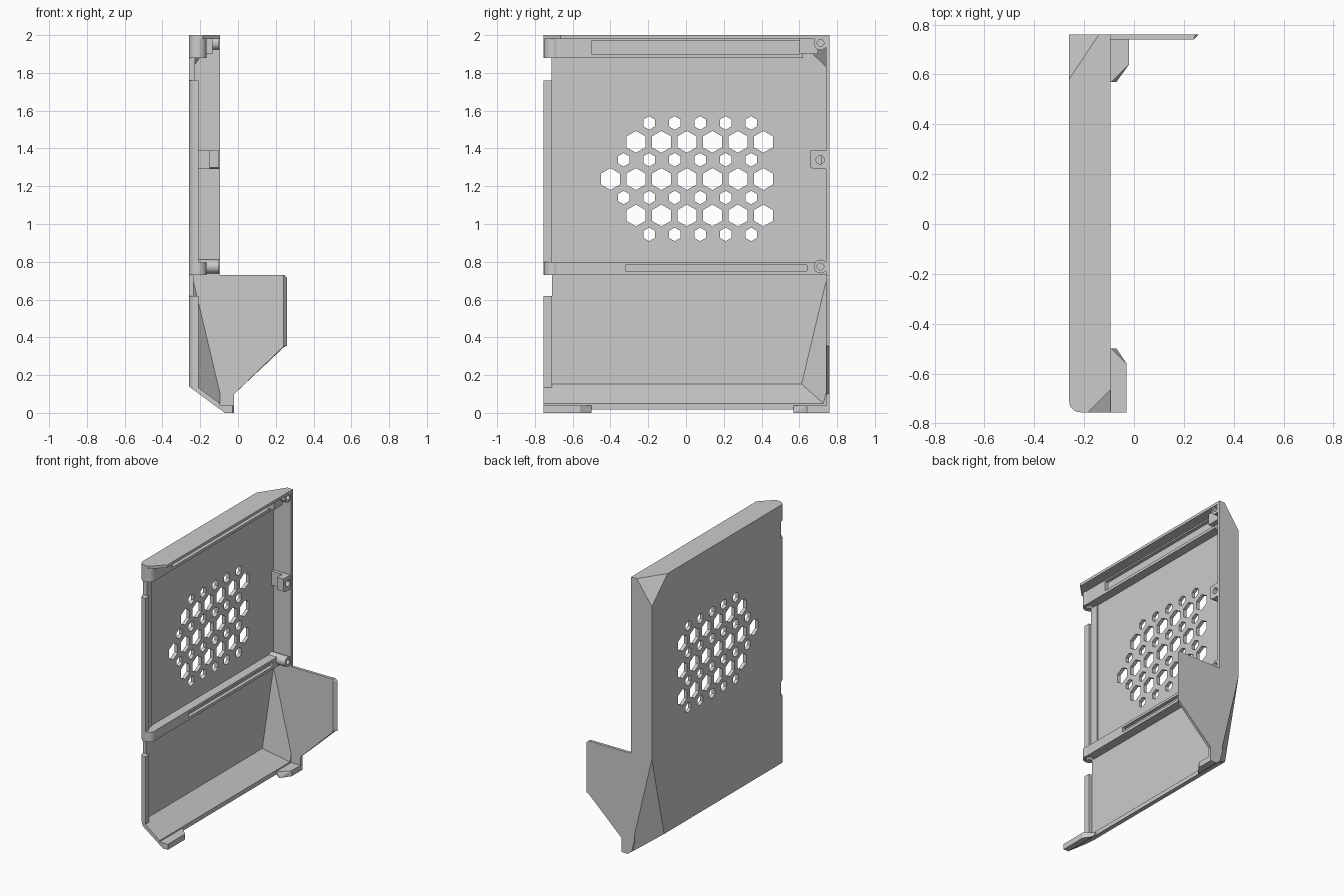
import bpy, bmesh, math
from mathutils import Vector

if "Cube" in bpy.data.objects:
    bpy.data.objects.remove(bpy.data.objects["Cube"])

grey = bpy.data.materials.new("light grey plastic")
grey.use_nodes = True
grey.diffuse_color = (0.6, 0.6, 0.6, 1)
grey.node_tree.nodes["Principled BSDF"].inputs["Base Color"].default_value = (0.6, 0.6, 0.6, 1)
parts = []


def finish(name, bm, keep=True):
    bmesh.ops.recalc_face_normals(bm, faces=bm.faces[:])
    mesh = bpy.data.meshes.new(name)
    bm.to_mesh(mesh)
    bm.free()
    mesh.materials.append(grey)
    ob = bpy.data.objects.new(name, mesh)
    bpy.context.collection.objects.link(ob)
    if keep:
        parts.append(ob)
    return ob


def add_box(bm, lo, hi):
    verts = bmesh.ops.create_cube(bm, size=1)["verts"]
    for v in verts:
        v.co = [lo[i] if v.co[i] < 0 else hi[i] for i in range(3)]
    return verts


def box(name, lo, hi, keep=True):
    bm = bmesh.new()
    add_box(bm, lo, hi)
    return finish(name, bm, keep)


def add_prism(bm, points, lo, hi, axis):
    """Extrude a 2D outline along an axis; the outline uses the other two axes in order."""
    def place(p, d):
        q = list(p)
        q.insert(axis, d)
        return bm.verts.new(q)
    a = [place(p, lo) for p in points]
    b = [place(p, hi) for p in points]
    bm.faces.new(a)
    bm.faces.new(b[::-1])
    for i in range(len(a)):
        j = (i + 1) % len(a)
        bm.faces.new((a[i], b[i], b[j], a[j]))


def prism(name, points, lo, hi, axis, keep=True):
    bm = bmesh.new()
    add_prism(bm, points, lo, hi, axis)
    return finish(name, bm, keep)


def ring(u, v, r, n):
    # first corner points along the second axis
    return [(u + r * math.sin(math.tau * i / n), v + r * math.cos(math.tau * i / n)) for i in range(n)]


def cut(ob, cutter):
    cutter.hide_render = True
    mod = ob.modifiers.new("cut", "BOOLEAN")
    mod.operation = "DIFFERENCE"
    mod.solver = "EXACT"
    mod.object = cutter
    bpy.context.view_layer.objects.active = ob
    bpy.ops.object.modifier_apply(modifier=mod.name)
    bpy.data.objects.remove(cutter)


# Sloping planes of the shell: bottom slope, top rear corner, lower rear facet
PLANES = [
    ((-.26, 0, .14), (-.09, 0, .015), (-.26, 1, .14)),
    ((-.14, .76, 2), (-.26, .58, 2), (-.26, .76, 1.83)),
    ((-.26, .76, .73), (-.26, .62, .14), (-.09, .76, .015)),
]


def shell_block(name, lo, hi, inset, keep, round_edge=False):
    bm = bmesh.new()
    add_box(bm, lo, hi)
    if round_edge:
        edge = [e for e in bm.edges if all(v.co.x < lo[0] + .01 and v.co.y < lo[1] + .01 for v in e.verts)]
        bmesh.ops.bevel(bm, geom=edge, offset=.045, segments=6, profile=.5, affect="EDGES")
    for tri in PLANES:
        a, b, c = map(Vector, tri)
        n = (b - a).cross(c - a).normalized()
        if n.dot(Vector((0, 0, 1)) - a) > 0:
            n = -n
        bmesh.ops.bisect_plane(bm, geom=bm.verts[:] + bm.edges[:] + bm.faces[:],
                               plane_co=a - n * inset, plane_no=n, clear_outer=True)
        bmesh.ops.holes_fill(bm, edges=[e for e in bm.edges if e.is_boundary], sides=0)
    return finish(name, bm, keep)


# Main shell, hollowed out toward +x with a low lip along the front edge
shell = shell_block("side_shell", (-.26, -.755, -.2), (-.095, .76, 2), 0, True, True)
cut(shell, shell_block("hollow", (-.235, -.71, -.5), (.5, .74, 1.98), .025, False))
cut(shell, shell_block("lip_clearance", (-.21, -1, -.5), (.5, -.6, 1.98), .025, False))
cut(shell, prism("top_corner_cut", [(-.195, -.765), (-.085, -.655), (.1, -.655), (.1, -.765)], .3, 2.1, 2, False))
for z0, z1 in ((1.76, 1.88), (.62, .73)):
    cut(shell, box("edge_notch", (-.4, -.9, z0), (.1, -.71, z1), False))

# Ventilation grid: rows of large and small hexagons
bm = bmesh.new()
STEP = .135
for z, first, count, r in ((1.535, -.195, 5, .036), (1.435, -.265, 6, .058), (1.34, -.33, 6, .036),
                           (1.238, -.4, 7, .058), (1.14, -.33, 6, .036), (1.045, -.265, 6, .058),
                           (.945, -.195, 5, .036)):
    for i in range(count):
        add_prism(bm, ring(first + i * STEP, z, r, 6), -.4, -.1, 0)
cut(shell, finish("vent_cutter", bm, False))

# Thickened strip beside the front lip
box("front_strip", (-.24, -.712, .8), (-.228, -.65, 1.88))

# Rails with recessed slots, and a post with a vertical hole at the front of each
for name, z0, z1, y_end, slot in (("top", 1.88, 1.985, .62, (-.5, .6, 1.9, 1.97)),
                                  ("middle", .73, .8, .742, (-.32, .64, .75, .782))):
    rail = box(name + "_rail", (-.24, -.69, z0), (-.17, y_end, z1))
    cut(rail, box("slot", (-.195, slot[0], slot[2]), (0, slot[1], slot[3]), False))
    post = prism(name + "_front_post", ring(-.212, -.705, .046, 32), z0, z1, 2)
    for ob in (rail, post):
        cut(ob, prism("post_hole", ring(-.212, -.705, .026, 24), z0 - .1, z1 - .02, 2, False))

# Screw bosses along the rear wall
box("top_rail_end", (-.17, .6, 1.9), (-.135, .7, 1.985))
for name, z, x0 in (("top", 1.958, -.145), ("middle", .775, -.24)):
    boss = prism(name + "_screw_boss", ring(.712, z, .036, 32), x0, -.1, 0)
    cut(boss, prism("screw_hole", ring(.712, z, .018, 24), -.13, 0, 0, False))

# Screw tab halfway up the rear wall
tab = prism("screw_tab", [(.66, 1.3), (.68, 1.29), (.742, 1.29), (.742, 1.39), (.66, 1.39)], -.15, -.1, 0)
cut(tab, prism("tab_hole", ring(.71, 1.34, .022, 24), -.2, 0, 0, False))
box("screw_tab_web", (-.24, .715, 1.29), (-.15, .742, 1.39))

# Rear wing plate with a slanted lower edge and bevelled outer edge
wing = prism("rear_wing", [(-.12, .73), (.245, .73), (.26, .715), (.26, .355), (.245, .35),
                           (-.02, .1), (-.02, 0), (-.07, 0), (-.1, .03), (-.12, .1)], .74, .76, 1)
for v in wing.data.vertices:
    if v.co.y < .75:
        v.co.x = min(v.co.x, .24)

# Feet along the lower edge, undersides following the bottom slope
for name, x1, wall, tip, inner in (("front_foot", -.03, -.755, -.56, -.5),
                                   ("rear_foot", -.02, .76, .64, .57)):
    bm = bmesh.new()
    for x0, z in ((-.07, 0), (-.095, .02), (-.11, .04)):
        for y in (wall, inner):
            bm.verts.new((x0, y, z))
    for z in (0, .04):
        for p in ((x1, wall), (x1, tip), (-.09 if z else -.07, inner)):
            bm.verts.new((*p, z))
    bmesh.ops.remove_doubles(bm, verts=bm.verts[:], dist=1e-5)
    bmesh.ops.convex_hull(bm, input=bm.verts[:])
    bmesh.ops.dissolve_limit(bm, angle_limit=.01, verts=bm.verts[:], edges=bm.edges[:])
    finish(name, bm)

# Smooth the round parts, keep all edges crisp
bpy.ops.object.select_all(action="DESELECT")
for ob in parts:
    ob.select_set(True)
bpy.context.view_layer.objects.active = shell
bpy.ops.object.shade_smooth_by_angle(angle=math.radians(16))
